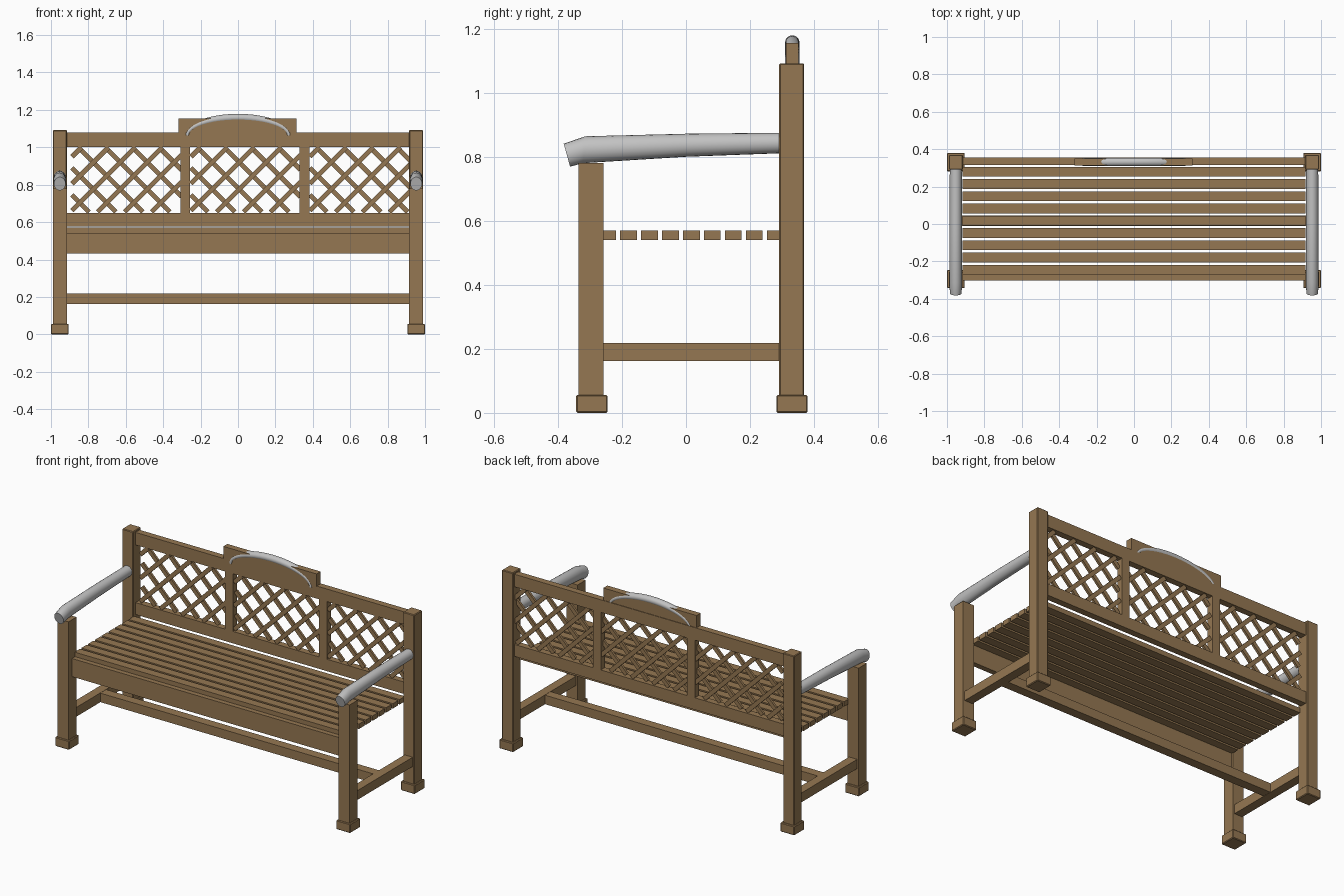
import bpy
import math
from mathutils import Vector

cube = bpy.data.objects.get("Cube")
if cube:
    bpy.data.objects.remove(cube, do_unlink=True)


def make_material(name, rgb):
    mat = bpy.data.materials.new(name)
    mat.use_nodes = True
    color = (*rgb, 1.0)
    mat.diffuse_color = color
    mat.node_tree.nodes["Principled BSDF"].inputs["Base Color"].default_value = color
    return mat


WOOD = make_material("brown wood", (0.30, 0.186, 0.084))
METAL = make_material("grey metal", (0.54, 0.54, 0.54))


def make_object(name, verts, faces, mat):
    mesh = bpy.data.meshes.new(name)
    mesh.from_pydata(verts, [], faces)
    mesh.materials.append(mat)
    obj = bpy.data.objects.new(name, mesh)
    bpy.context.collection.objects.link(obj)
    return obj


BOX_FACES = [(0, 1, 3, 2), (4, 6, 7, 5), (0, 4, 5, 1),
             (2, 3, 7, 6), (0, 2, 6, 4), (1, 5, 7, 3)]


def box(name, xs, ys, zs, bevel=0.0):
    """Wooden box spanning the given (low, high) ranges."""
    verts = [(x, y, z) for x in sorted(xs) for y in ys for z in zs]
    obj = make_object(name, verts, BOX_FACES, WOOD)
    if bevel:
        mod = obj.modifiers.new("soft_edges", "BEVEL")
        mod.width = bevel
        mod.segments = 1
    return obj


def tube(name, rings, sides=20):
    """Skin rings of (centre, half-axis a, half-axis b) into a capped smooth tube."""
    verts, faces = [], []
    for centre, a, b in rings:
        for i in range(sides):
            t = math.tau * i / sides
            verts.append(Vector(centre) + Vector(a) * math.cos(t) + Vector(b) * math.sin(t))
    for r in range(len(rings) - 1):
        for i in range(sides):
            j = (i + 1) % sides
            p, q = r * sides, (r + 1) * sides
            faces.append((p + i, p + j, q + j, q + i))
    last = (len(rings) - 1) * sides
    faces.append(tuple(reversed(range(sides))))
    faces.append(tuple(range(last, last + sides)))
    obj = make_object(name, verts, faces, METAL)
    bpy.ops.object.select_all(action="DESELECT")
    obj.select_set(True)
    bpy.context.view_layer.objects.active = obj
    bpy.ops.object.mode_set(mode="EDIT")
    bpy.ops.mesh.select_all(action="SELECT")
    bpy.ops.mesh.normals_make_consistent(inside=False)
    bpy.ops.object.mode_set(mode="OBJECT")
    bpy.ops.object.shade_smooth_by_angle(angle=math.radians(40))
    return obj


# Legs, feet, side stretchers and armrests, one set per side
ARM_PATH = [  # y, z, half width, then y and z of the half-height axis
    (0.295, 0.843, 0.032, 0.000, 0.032),
    (0.00, 0.836, 0.033, 0.001, 0.036),
    (-0.318, 0.822, 0.034, 0.004, 0.042),
    (-0.372, 0.805, 0.031, -0.010, 0.036),
]
for side, s in (("left", 1), ("right", -1)):
    post_x = (s * 0.915, s * 0.990)
    foot_x = (s * 0.905, s * 1.0)
    box(f"{side}_front_leg", post_x, (-0.335, -0.257), (0.05, 0.78))
    box(f"{side}_back_leg", post_x, (0.291, 0.369), (0.05, 1.092), 0.004)
    box(f"{side}_front_foot", foot_x, (-0.343, -0.245), (0, 0.056), 0.004)
    box(f"{side}_back_foot", foot_x, (0.282, 0.380), (0, 0.056), 0.004)
    box(f"{side}_stretcher", (s * 0.925, s * 0.980), (-0.257, 0.291), (0.162, 0.219))
    tube(f"{side}_armrest", [((s * 0.953, y, z), (w, 0, 0), (0, by, bz))
                             for y, z, w, by, bz in ARM_PATH])

# Long stretcher between the sides
box("long_stretcher", (-0.927, 0.927), (-0.012, 0.045), (0.163, 0.218))

# Seat slats and front apron
for i in range(9):
    y = -0.271 + i * 0.0655
    box(f"seat_slat_{i + 1}", (-0.918, 0.918), (y, y + 0.052), (0.54, 0.57))
box("seat_apron", (-0.918, 0.918), (-0.301, -0.268), (0.432, 0.543))

# Back frame
RAIL_Y = (0.315, 0.355)
box("back_top_rail", (-0.918, 0.918), RAIL_Y, (1.003, 1.08))
box("back_lower_rail", (-0.918, 0.918), RAIL_Y, (0.577, 0.65))
for i, x in enumerate((-0.308, 0.329)):
    box(f"back_divider_{i + 1}", (x, x + 0.052), RAIL_Y, (0.645, 1.008))
box("crest_board", (-0.318, 0.314), (0.3125, 0.3515), (1.078, 1.155))


# Lattice panels: two crossed layers of diagonal strips
def lattice(name, x0):
    x1, z0, z1 = x0 + 0.575, 0.66, 0.995
    half, step = 0.0125, 0.144
    verts, faces = [], []
    for slope, first, y in ((1, x0 - 0.955, 0.327), (-1, x0 + 0.74, 0.339)):
        for k in range(7):
            c = first + k * step           # strip line: x = c + slope * z
            ends = sorted((c + slope * z0, c + slope * z1))
            lo, hi = max(x0, ends[0]), min(x1, ends[1])
            if hi - lo < 0.015:
                continue
            a = Vector((lo, y, (lo - c) * slope))
            b = Vector((hi, y, (hi - c) * slope))
            d = (b - a).normalized()
            n = Vector((-d.z, 0, d.x)) * half
            base = len(verts)
            verts += [p + Vector((0, dy, 0)) + n * e
                      for p in (a - d * 0.008, b + d * 0.008)
                      for dy in (-0.007, 0.007) for e in (-1, 1)]
            faces += [tuple(base + i for i in f) for f in BOX_FACES]
    make_object(name, verts, faces, WOOD)


for i in range(3):
    lattice(f"lattice_panel_{i + 1}", -0.882 + i * 0.636)

# Curved metal trim arching over the crest board, thinner toward its ends
rings = []
for i in range(25):
    t = math.pi * i / 24
    centre = (-0.272 * math.cos(t), 0.332, 1.062 + 0.096 * math.sin(t))
    normal = Vector((-0.096 * math.cos(t), 0, 0.272 * math.sin(t))).normalized()
    rings.append((centre, (0, 0.0222, 0), normal * (0.012 + 0.009 * math.sin(t))))
tube("crest_trim", rings, 24)
